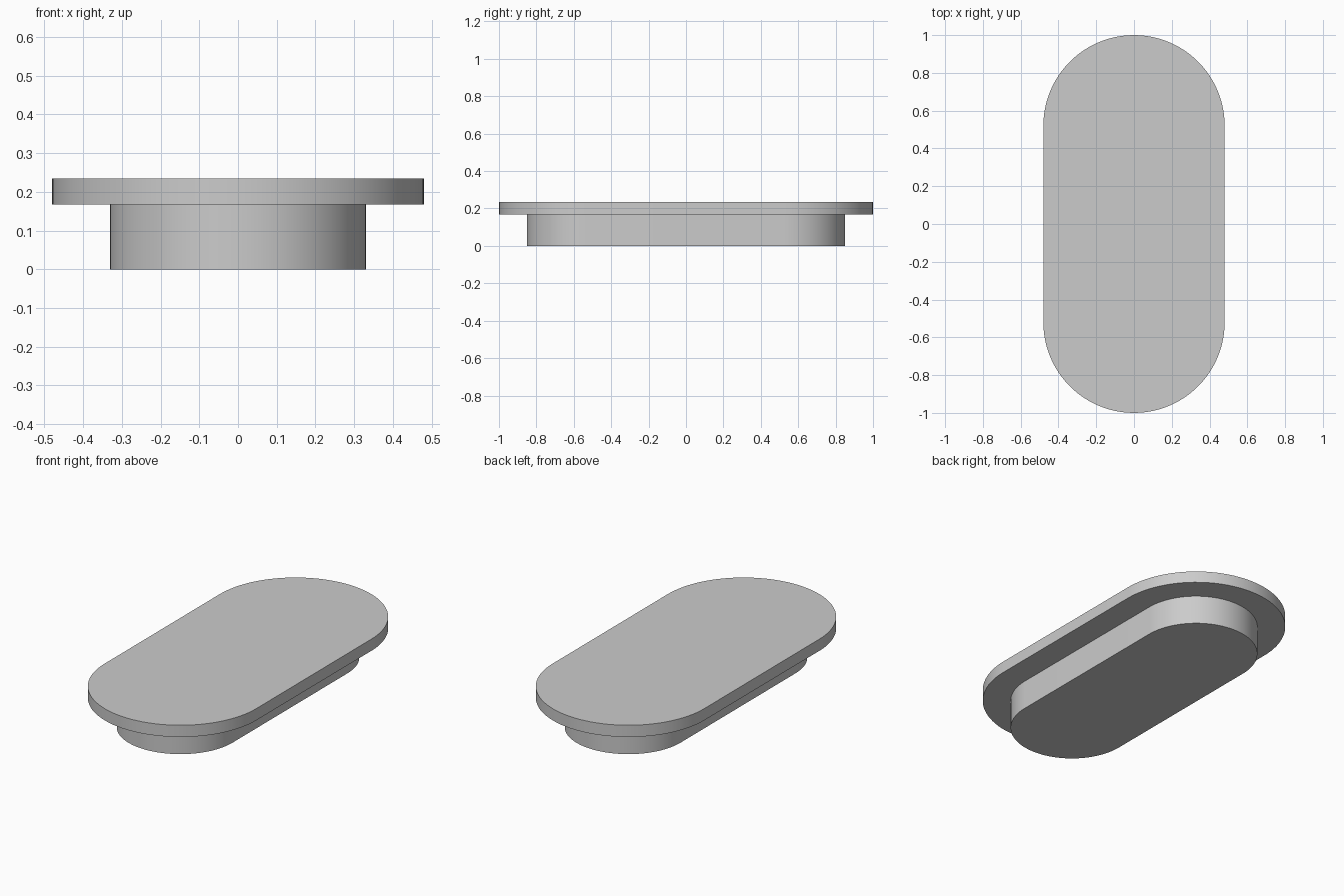
import bpy
import bmesh
from math import pi, sin, cos, radians

cube = bpy.data.objects.get("Cube")
if cube:
    bpy.data.objects.remove(cube)

END_CENTRE = 0.52   # distance of each rounded end's centre from the middle
SEGMENTS = 48       # steps in each half-circle end
PLUG_R, FLANGE_R = 0.33, 0.48
STEP_Z, TOP_Z = 0.168, 0.235

grey = bpy.data.materials.new("plain_grey")
grey.use_nodes = True
colour = (0.6, 0.6, 0.6, 1)
grey.diffuse_color = colour
grey.node_tree.nodes["Principled BSDF"].inputs["Base Color"].default_value = colour


def slot_loop(bm, radius, z):
    """Ring of vertices round a straight-sided outline with half-circle ends."""
    verts = []
    for start, centre in ((0, END_CENTRE), (pi, -END_CENTRE)):
        for i in range(SEGMENTS + 1):
            a = start + pi * i / SEGMENTS
            verts.append(bm.verts.new((radius * cos(a), centre + radius * sin(a), z)))
    return verts


# Stepped cap: narrow plug below, wide flange above, one closed skin
bm = bmesh.new()
profile = [(PLUG_R, 0), (PLUG_R, STEP_Z), (FLANGE_R, STEP_Z), (FLANGE_R, TOP_Z)]
loops = [slot_loop(bm, r, z) for r, z in profile]
for low, high in zip(loops, loops[1:]):
    for i in range(len(low)):
        j = (i + 1) % len(low)
        bm.faces.new((low[i], low[j], high[j], high[i]))
bm.faces.new(loops[0][::-1])
bm.faces.new(loops[-1])
bmesh.ops.recalc_face_normals(bm, faces=bm.faces)

mesh = bpy.data.meshes.new("flanged_plug")
bm.to_mesh(mesh)
bm.free()
mesh.materials.append(grey)
cap = bpy.data.objects.new("flanged_plug", mesh)
bpy.context.collection.objects.link(cap)

# Smooth round walls, crisp rims
bpy.context.view_layer.objects.active = cap
cap.select_set(True)
bpy.ops.object.shade_smooth_by_angle(angle=radians(30))
